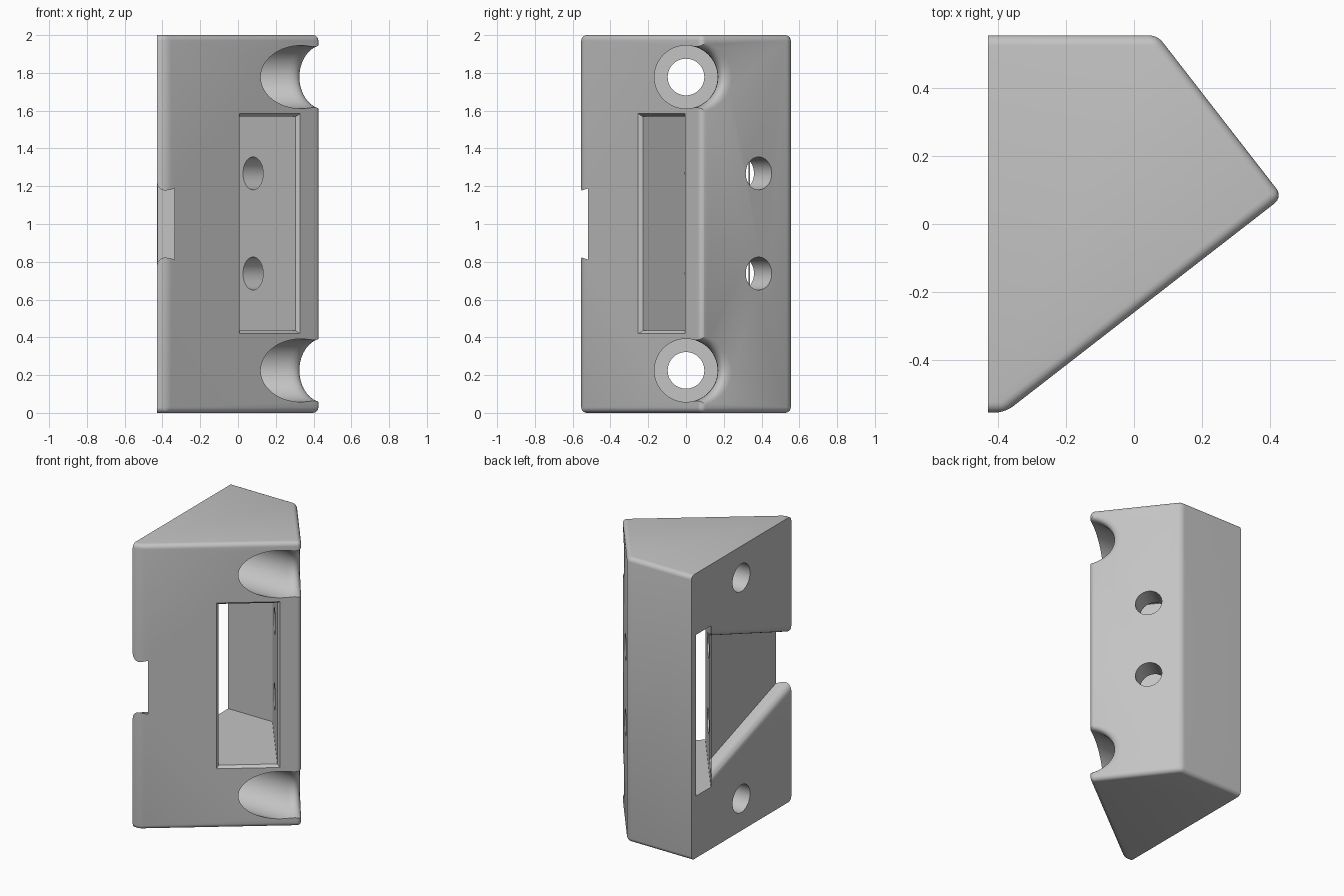
import bpy, bmesh, math
from mathutils import Vector

if "Cube" in bpy.data.objects:
    bpy.data.objects.remove(bpy.data.objects["Cube"])

# Slanted frame: U runs along the slanted front face, V goes into the body
P0 = Vector((-0.38, -0.555))
U = Vector((0.79, 0.613)).normalized()
V = Vector((-U.y, U.x))
WIDTH = 1.035                       # length of the slanted face


def uv(u, v):
    return P0 + U * u + V * v


def at_x(u, x):
    """Point on the line of constant u at a given x."""
    return uv(u, (x - uv(u, 0).x) / V.x)


def loft(name, rings):
    """Closed solid through rings that have equal point counts."""
    bm = bmesh.new()
    vs = [[bm.verts.new(p) for p in r] for r in rings]
    n = len(vs[0])
    for a, b in zip(vs, vs[1:]):
        for i in range(n):
            j = (i + 1) % n
            bm.faces.new((a[i], a[j], b[j], b[i]))
    bm.faces.new(vs[0][::-1])
    bm.faces.new(vs[-1])
    bmesh.ops.recalc_face_normals(bm, faces=bm.faces[:])
    if bm.calc_volume(signed=True) < 0:
        bmesh.ops.reverse_faces(bm, faces=bm.faces[:])
    me = bpy.data.meshes.new(name)
    bm.to_mesh(me)
    bm.free()
    ob = bpy.data.objects.new(name, me)
    bpy.context.scene.collection.objects.link(ob)
    return ob


def prism(name, pts, z0, z1):
    return loft(name, [[(p[0], p[1], z) for p in pts] for z in (z0, z1)])


def rod(name, a, b, r, n=48):
    """Cylinder from a to b, with horizontal axis."""
    a, b, up = Vector(a), Vector(b), Vector((0, 0, 1))
    side = (b - a).normalized().cross(up)
    angs = [2 * math.pi * i / n for i in range(n)]
    return loft(name, [[c + side * r * math.cos(t) + up * r * math.sin(t) for t in angs]
                       for c in (a, b)])


def fillet(d, r):
    """Widening of an opening at depth d below the surface, for radius r."""
    return r - math.sqrt(max(0, r * r - (r - d) ** 2))


def volume(me):
    bm = bmesh.new()
    bm.from_mesh(me)
    vol = bm.calc_volume(signed=True)
    bm.free()
    return vol


def cut(ob, cutter):
    """Subtract the cutter, keeping the first solver result that is sound."""
    cutter.hide_render = True
    before = volume(ob.data)
    for solver in ('EXACT', 'MANIFOLD', 'FLOAT'):
        m = ob.modifiers.new("cut", 'BOOLEAN')
        m.operation, m.solver, m.object = 'DIFFERENCE', solver, cutter
        dg = bpy.context.evaluated_depsgraph_get()
        dg.update()
        me = bpy.data.meshes.new_from_object(ob.evaluated_get(dg))
        ob.modifiers.clear()
        if len(me.polygons) > 4 and 0.5 * before < volume(me) < 0.9999 * before:
            ob.data = me
            break
    bpy.data.objects.remove(cutter)


# Body: five sided block with rounded edges, left face kept sharp
corner = uv(WIDTH, 0)
back = uv(WIDTH, (0.555 - corner.y) / V.y)
body = prism("bracket_body", [(-0.43, -0.555), P0, corner, back, (-0.43, 0.555)], 0, 2)
bm = bmesh.new()
bm.from_mesh(body.data)
edges = [e for e in bm.edges if not all(v.co.x < -0.42 for v in e.verts)]
bmesh.ops.bevel(bm, geom=edges, offset=0.03, segments=5, profile=0.5, affect='EDGES')
bm.to_mesh(body.data)
bm.free()

# Through pocket from the slanted window to the left face
ZA, ZB, UA, UB = 0.435, 1.568, 0.508, 0.882
v_back = (0.505 - uv(UB, 0).y) / V.y
cut(body, prism("pocket_cutter", [
    uv(UA, -0.1), uv(UB, -0.1), uv(UB, v_back), (-0.5, 0.505), at_x(UA, -0.5)], ZA, ZB))

# Chamfered window rim
rim = []
for v, m in ((-0.05, 0.016), (0, 0.016), (0.02, 0)):
    a, b = uv(UA - m, v), uv(UB + m, v)
    rim.append([(a.x, a.y, ZA - m), (b.x, b.y, ZA - m), (b.x, b.y, ZB + m), (a.x, a.y, ZB + m)])
cut(body, loft("rim_cutter", rim))

# Tapered slot in the left face with rounded lips
slot = []
for x, e in [(-0.335, 0)] + [(-0.43 + d, fillet(d, 0.05))
                             for d in (0.05, 0.036, 0.024, 0.013, 0.005, 0)] + [(-0.5, 0.05)]:
    h0, h1 = 0.125 + e, 0.486 + e
    slot.append([(x, -0.7, 1 - h0), (x, 0.33, 1 - h1), (x, 0.33, 1 + h1), (x, -0.7, 1 + h0)])
cut(body, loft("slot_cutter", slot))

# Mounting holes with counterbores that flare on the back right face
R, F, N = 0.167, 0.08, 64
angles = [2 * math.pi * i / N for i in range(N)]
for zc in (0.225, 1.778):
    rings = [[(-0.22, R * math.cos(t), zc + R * math.sin(t)) for t in angles]]
    for d, dx in ((0.08, 0), (0.06, 0), (0.042, 0), (0.027, 0), (0.015, 0),
                  (0.006, 0), (-0.001, 0), (-0.001, 0.4)):
        ring = []
        for t in angles:
            r = R + fillet(max(d, 0), F) * max(0, math.cos(t))
            y = r * math.cos(t)
            x = P0.x + (WIDTH - d - U.y * (y - P0.y)) / U.x
            ring.append((x + dx, y, zc + r * math.sin(t)))
        rings.append(ring)
    cut(body, loft("counterbore_cutter", rings))
    cut(body, rod("mount_hole_cutter", (-0.6, 0, zc), (-0.1, 0, zc), 0.097))

# Cross holes through the back right wall into the pocket's far wall
v_hole = (0.385 - corner.y) / V.y
for zc in (0.738, 1.268):
    a, b = uv(0.46, v_hole), uv(1.2, v_hole)
    cut(body, rod("cross_hole_cutter", (a.x, a.y, zc), (b.x, b.y, zc), 0.087))

# Colour and shading
grey = bpy.data.materials.new("plain_grey")
grey.diffuse_color = (0.55, 0.55, 0.55, 1)
grey.use_nodes = True
grey.node_tree.nodes["Principled BSDF"].inputs["Base Color"].default_value = grey.diffuse_color
body.data.materials.clear()
body.data.materials.append(grey)
for p in body.data.polygons:
    p.material_index = 0
body.hide_render = False
bpy.context.view_layer.objects.active = body
body.select_set(True)
bpy.ops.object.shade_smooth_by_angle(angle=math.radians(30))
